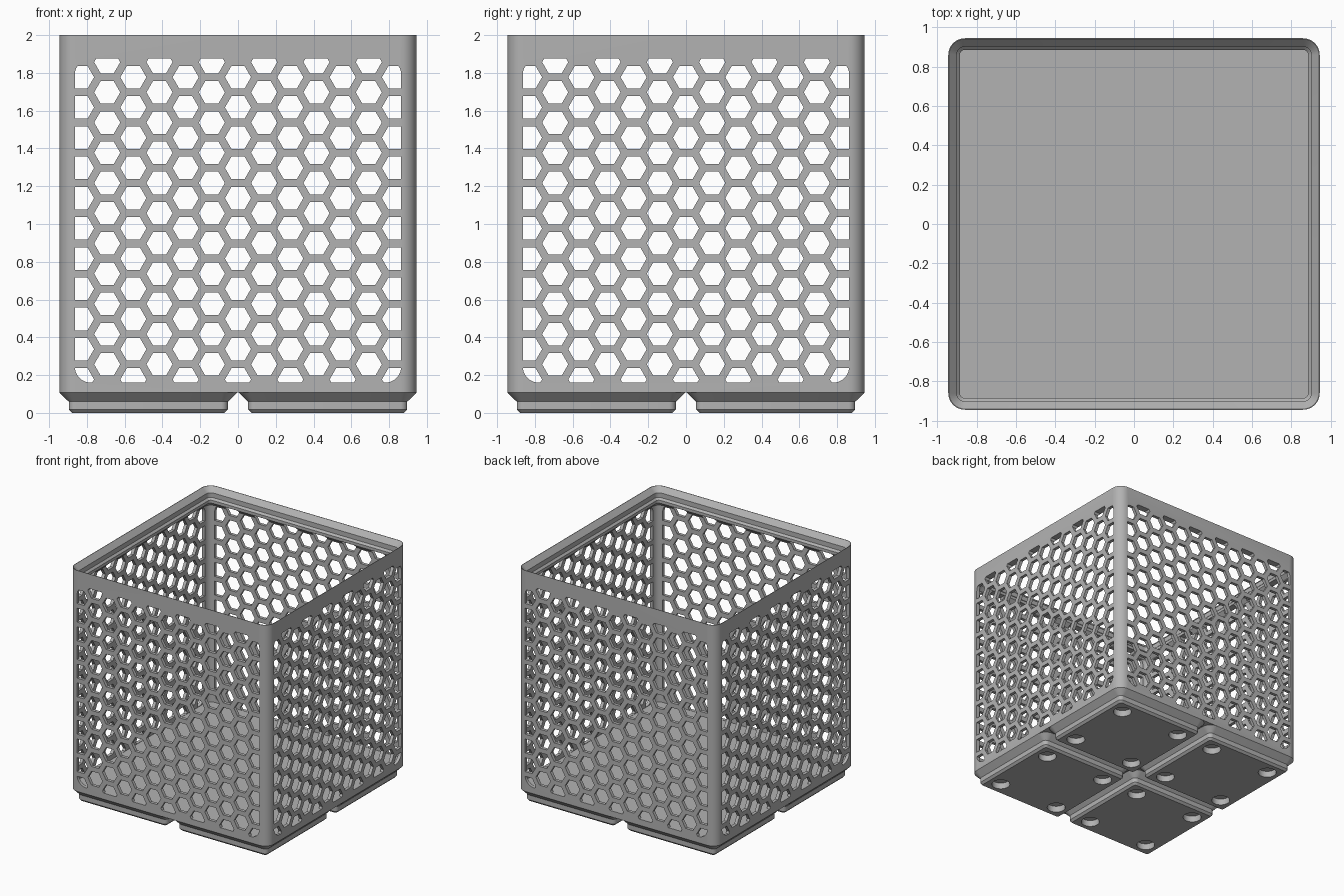
import bpy, bmesh
from math import pi, cos, sin
from mathutils import Matrix, Vector

cube = bpy.data.objects.get("Cube")
if cube:
    bpy.data.objects.remove(cube, do_unlink=True)

grey = bpy.data.materials.new("grey plastic")
grey.use_nodes = True
tone = (0.45, 0.45, 0.45, 1)
grey.diffuse_color = tone
bsdf = next(n for n in grey.node_tree.nodes if n.type == 'BSDF_PRINCIPLED')
bsdf.inputs["Base Color"].default_value = tone


def finish(bm, name):
    bmesh.ops.recalc_face_normals(bm, faces=bm.faces)
    mesh = bpy.data.meshes.new(name)
    bm.to_mesh(mesh)
    bm.free()
    mesh.materials.append(grey)
    obj = bpy.data.objects.new(name, mesh)
    bpy.context.collection.objects.link(obj)
    return obj


def rounded_loft(name, rings, ratio=1.0, centre=(0, 0), steps=8):
    """Stack rounded rectangles given as (half width, corner radius, z)."""
    bm = bmesh.new()
    loops = []
    for half, r, z in rings:
        loop = []
        for q, (sx, sy) in enumerate(((1, 1), (-1, 1), (-1, -1), (1, -1))):
            for i in range(steps + 1):
                a = (q + i / steps) * pi / 2
                loop.append(bm.verts.new((
                    centre[0] + sx * (half - r) + r * cos(a),
                    centre[1] + sy * (half * ratio - r) + r * sin(a), z)))
        loops.append(loop)
    n = len(loops[0])
    for low, high in zip(loops, loops[1:]):
        for i in range(n):
            j = (i + 1) % n
            bm.faces.new((low[i], low[j], high[j], high[i]))
    bm.faces.new(loops[0][::-1])
    bm.faces.new(loops[-1])
    return finish(bm, name)


def prisms(name, centres, radius, depth, sides):
    bm = bmesh.new()
    for c in centres:
        bmesh.ops.create_cone(bm, cap_ends=True, segments=sides, radius1=radius,
                              radius2=radius, depth=depth,
                              matrix=Matrix.Translation(Vector(c)))
    return finish(bm, name)


def boolean(obj, cutter, operation='DIFFERENCE'):
    cutter.hide_render = True
    mod = obj.modifiers.new("cut", 'BOOLEAN')
    mod.operation, mod.object, mod.solver = operation, cutter, 'EXACT'
    bpy.context.view_layer.update()
    bpy.context.view_layer.objects.active = obj
    bpy.ops.object.modifier_apply(modifier=mod.name)


def smooth(obj):
    bpy.ops.object.select_all(action='DESELECT')
    obj.select_set(True)
    bpy.context.view_layer.objects.active = obj
    bpy.ops.object.shade_smooth_by_angle(angle=pi / 6)


# Open bin: outside wall, stacking lip, inside wall, floor
SIZE, WALL, CORNER = 0.945, 0.027, 0.085
profile = [(0, 0.1075), (0, 2.0), (0.004, 2.0), (0.043, 1.957), (0.043, 1.917),
           (0.059, 1.901), (0.059, 1.876), (WALL, 1.844), (WALL, 0.158)]
bin_body = rounded_loft("bin_body", [(SIZE - o, CORNER - o, z) for o, z in profile])

# Honeycomb cutter, trimmed to a rounded panel
PITCH, COLUMN = 0.16, 0.1385
LOW, HIGH, HALF = 0.16, 1.875, 0.864
middle = (LOW + HIGH) / 2
holes = []
for col in range(-6, 7):
    top = 1.857 if col % 2 else 1.777
    holes += [(col * COLUMN, top - row * PITCH - middle, 0) for row in range(11)]
honeycomb = prisms("honeycomb_cutter", holes, 0.069, 2.4, 6)
# turn the hexagons so that their flats lie at top and bottom
pts = {round(v.co.x - holes[0][0], 3) for v in honeycomb.data.vertices[:12]}
if len(pts) < 4:
    for k, c in enumerate(holes):
        for v in honeycomb.data.vertices[k * 12:k * 12 + 12]:
            dx, dy = v.co.x - c[0], v.co.y - c[1]
            v.co.x, v.co.y = c[0] + dy, c[1] - dx
panel = rounded_loft("panel_trim", [(HALF, CORNER, -1.1), (HALF, CORNER, 1.1)],
                     ratio=(HIGH - LOW) / 2 / HALF)
boolean(honeycomb, panel, 'INTERSECT')
bpy.data.objects.remove(panel, do_unlink=True)
for turn in (0, pi / 2):
    honeycomb.matrix_world = (Matrix.Translation((0, 0, middle))
                              @ Matrix.Rotation(turn, 4, 'Z')
                              @ Matrix.Rotation(pi / 2, 4, 'X'))
    boolean(bin_body, honeycomb)
bpy.data.objects.remove(honeycomb, do_unlink=True)
smooth(bin_body)

# Four stepped feet, each with four round magnet recesses
FOOT, MAGNET = 0.475, 0.294
for side, sx in (("left", 1), ("right", -1)):
    for end, sy in (("front", -1), ("back", 1)):
        x, y = sx * FOOT, sy * FOOT
        foot = rounded_loft(f"{end}_{side}_foot",
                            [(0.403, 0.018, 0), (0.421, 0.036, 0.018),
                             (0.421, 0.036, 0.059), (0.47, 0.085, 0.1075)],
                            centre=(x, y))
        recess = prisms("recess_cutter",
                        [(x + i * MAGNET, y + j * MAGNET, 0)
                         for i in (-1, 1) for j in (-1, 1)], 0.0735, 0.108, 32)
        boolean(foot, recess)
        bpy.data.objects.remove(recess, do_unlink=True)
        smooth(foot)
